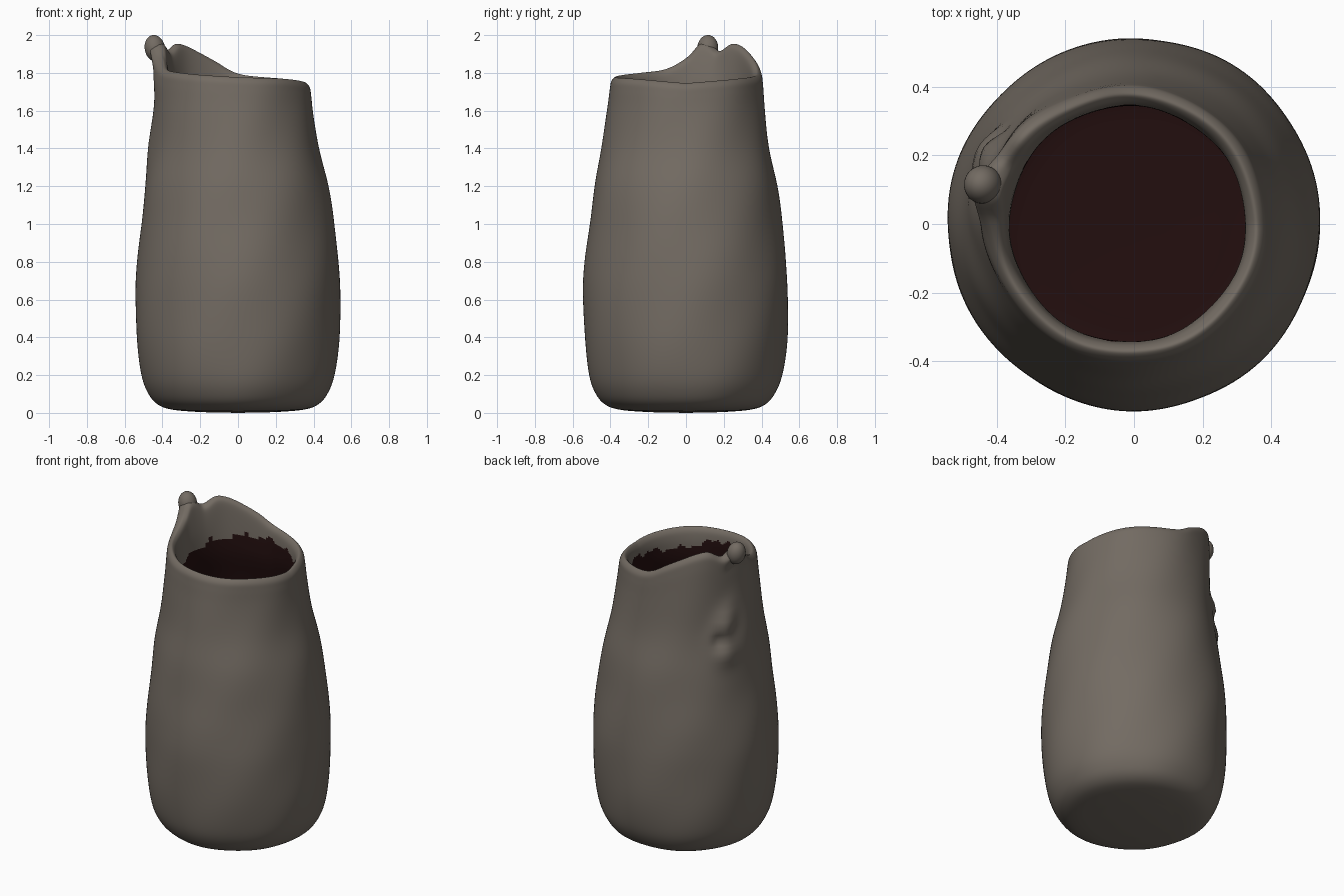
import bpy, bmesh, math
from mathutils import Matrix

if "Cube" in bpy.data.objects:
    bpy.data.objects.remove(bpy.data.objects["Cube"])


def curve(knots, x):
    """Smooth value at x through (x, y) knots."""
    n = len(knots)
    i = max(k for k in range(n - 1) if k == 0 or knots[k][0] <= x)

    def slope(k):
        a, b = knots[max(k - 1, 0)], knots[min(k + 1, n - 1)]
        return (b[1] - a[1]) / (b[0] - a[0])
    (x0, y0), (x1, y1) = knots[i], knots[i + 1]
    h = x1 - x0
    t = (x - x0) / h
    return ((2*t**3 - 3*t*t + 1) * y0 + (t**3 - 2*t*t + t) * h * slope(i)
            + (3*t*t - 2*t**3) * y1 + (t**3 - t*t) * h * slope(i + 1))


def smooth(a, b, x):
    t = min(max((x - a) / (b - a), 0), 1)
    return t * t * (3 - 2 * t)


def bell(x, centre, width):
    return math.exp(-((x - centre) / width) ** 2)


def material(name, colour):
    m = bpy.data.materials.new(name)
    m.diffuse_color = (*colour, 1)
    m.use_nodes = True
    m.node_tree.nodes["Principled BSDF"].inputs["Base Color"].default_value = m.diffuse_color
    return m


clay = material("grey brown clay", (.172, .148, .124))
dark = material("dark red inside", (.0165, .0046, .0046))

# Profile (radius, height): base, belly, neck, rounded rim, inner wall, floor
profile = [(.2, .004), (.34, .016), (.42, .042), (.473, .1), (.511, .2),
           (.535, .38), (.542, .62), (.533, .8), (.51, 1.0), (.484, 1.2),
           (.444, 1.4), (.417, 1.6), (.406, 1.7), (.398, 1.745), (.376, 1.768),
           (.357, 1.752), (.347, 1.72), (.343, 1.66), (.35, 1.56), (.39, 1.38),
           (.44, 1.1), (.47, .7), (.46, .3), (.4, .09), (.2, .06)]
CREST = 14
# Rim height by angle: low in front, raised spout and handle stub at back left
rim = [(0, 1.742), (45, 1.765), (80, 1.783), (92, 1.805), (105, 1.855),
       (120, 1.905), (132, 1.94), (142, 1.95), (154, 1.912), (162, 1.95),
       (166, 1.96), (170, 1.95), (178, 1.885), (195, 1.82), (215, 1.80),
       (270, 1.775), (315, 1.765), (360, 1.742)]
# Height of the dark edge inside, by angle
edge = [(0, 1.67), (45, 1.69), (100, 1.72), (143, 1.70), (165, 1.67),
        (200, 1.60), (230, 1.65), (265, 1.72), (307, 1.65), (360, 1.67)]
r_curve = [(i, p[0]) for i, p in enumerate(profile)]
z_curve = [(i, p[1]) for i, p in enumerate(profile)]
SEG, SUB = 180, 6
ROWS = (len(profile) - 1) * SUB + 1


def jug_point(row, seg):
    s = row / SUB
    deg = 360 * seg / SEG
    a = math.radians(deg)
    r, z = curve(r_curve, s), curve(z_curve, s)
    inner = smooth(CREST - .6, CREST + 1.5, s)
    # raise the rim
    lift = smooth(1.45, 1.75, z) if s <= CREST else smooth(1.65, 1.755, z)
    z_new = z + (curve(rim, deg) - 1.765) * lift
    # flared spout and knob where the handle broke off
    r += lift * .02 * bell(deg, 143, 22) * (1 - .4 * inner)
    r += bell(deg, 166, 11) * smooth(1.68, 1.755, z) * (.05 - .03 * inner)
    # lower handle scar: slanted ridge, pit and lump
    if s < CREST:
        r += .02 * bell(deg, 176, 18) * bell(z, 1.7, .08)
        r += .042 * bell(deg - 50 * (z_new - 1.5), 153, 9) * bell(z_new, 1.49, .1)
        r += .03 * bell(deg, 153, 10) * bell(z_new, 1.32, .08)
        r -= .03 * bell(deg, 148, 5) * bell(z_new, 1.40, .05)
        r += .018 * bell(deg, 172, 16) * bell(z_new, 1.42, .16)
    # hand-made unevenness
    r += .003 * math.sin(3 * a + 4 * z) * math.sin(5 * z + 1)
    r += .002 * math.sin(7 * a - 9 * z)
    shift = -.018 * smooth(1.0, 1.6, z)
    return (r * math.cos(a) + shift, r * math.sin(a), z_new)


# Jug body: one closed skin from the base, over the rim and down to the floor
bm = bmesh.new()
grid = [[bm.verts.new(jug_point(i, j)) for j in range(SEG)] for i in range(ROWS)]
base = bm.verts.new((0, 0, 0))
floor = bm.verts.new((0, 0, .06))
for j in range(SEG):
    k = (j + 1) % SEG
    bm.faces.new((base, grid[0][k], grid[0][j]))
    bm.faces.new((floor, grid[-1][j], grid[-1][k])).material_index = 1
    for i in range(ROWS - 1):
        f = bm.faces.new((grid[i][j], grid[i][k], grid[i + 1][k], grid[i + 1][j]))
        # dark inside below a ragged line
        if i >= CREST * SUB:
            a = 2 * math.pi * j / SEG
            line = (curve(edge, 360 * j / SEG) + .012 * math.sin(13 * a)
                    + .008 * math.sin(29 * a + 1))
            f.material_index = int(f.calc_center_median().z < line)
for f in bm.faces:
    f.smooth = True
mesh = bpy.data.meshes.new("jug_body")
bm.to_mesh(mesh)
bm.free()
mesh.materials.append(clay)
mesh.materials.append(dark)
bpy.context.collection.objects.link(bpy.data.objects.new("jug_body", mesh))

# Knob: rounded stub of the broken handle on the rim
bm = bmesh.new()
bmesh.ops.create_uvsphere(bm, u_segments=32, v_segments=16, radius=1,
                          matrix=Matrix.Translation((-.44, .115, 1.93))
                          @ Matrix.Rotation(math.radians(-15), 4, 'Z')
                          @ Matrix.Rotation(math.radians(-12), 4, 'Y')
                          @ Matrix.Diagonal((.054, .056, .071, 1)))
for f in bm.faces:
    f.smooth = True
mesh = bpy.data.meshes.new("handle_knob")
bm.to_mesh(mesh)
bm.free()
mesh.materials.append(clay)
bpy.context.collection.objects.link(bpy.data.objects.new("handle_knob", mesh))
